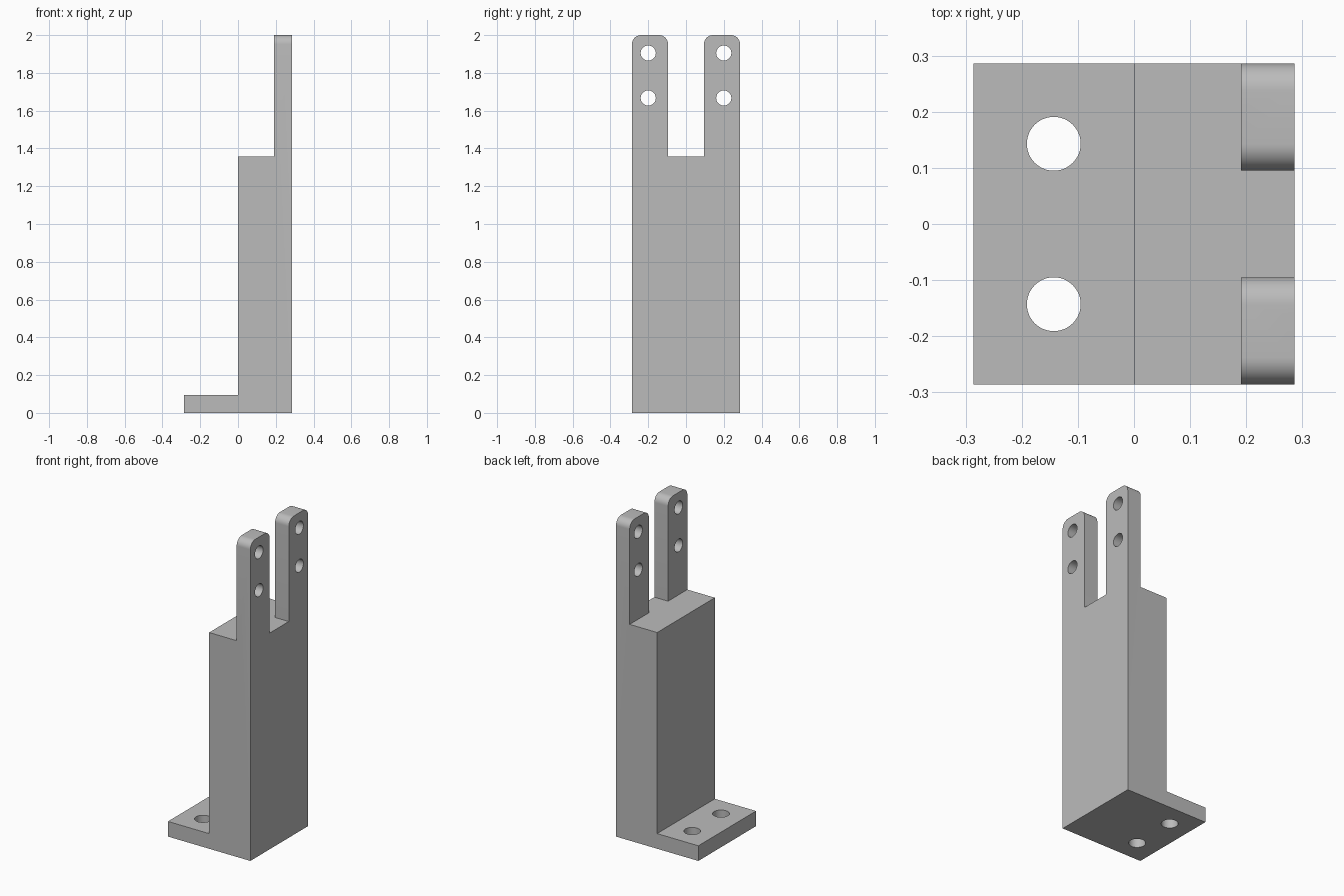
import bpy
import bmesh
import math
from mathutils import Vector

cube = bpy.data.objects.get("Cube")
if cube:
    bpy.data.objects.remove(cube, do_unlink=True)

HALF = 0.286       # half of the square footprint
FOOT_Z = 0.095     # foot thickness
BODY_Z = 1.357     # top of the column
TOP_Z = 2.0
PRONG = 0.095      # prong inner y, also its inset from the outer face
RADIUS = 0.048     # prong corner rounding

grey = bpy.data.materials.new("plain grey")
grey.use_nodes = True
colour = (0.5, 0.5, 0.5, 1)
grey.diffuse_color = colour
grey.node_tree.nodes["Principled BSDF"].inputs["Base Color"].default_value = colour


def extrude_profile(name, points, direction):
    """Make a solid by extruding a closed planar outline."""
    bm = bmesh.new()
    face = bm.faces.new([bm.verts.new(p) for p in points])
    moved = bmesh.ops.extrude_face_region(bm, geom=[face])["geom"]
    verts = [v for v in moved if isinstance(v, bmesh.types.BMVert)]
    bmesh.ops.translate(bm, verts=verts, vec=Vector(direction))
    bmesh.ops.recalc_face_normals(bm, faces=bm.faces)
    mesh = bpy.data.meshes.new(name)
    bm.to_mesh(mesh)
    bm.free()
    mesh.materials.append(grey)
    obj = bpy.data.objects.new(name, mesh)
    bpy.context.collection.objects.link(obj)
    return obj


def drill(name, location, radius, axis):
    bpy.ops.mesh.primitive_cylinder_add(
        vertices=48, radius=radius, depth=0.4, location=location,
        rotation=(0, math.pi / 2 if axis == "X" else 0, 0))
    obj = bpy.context.object
    obj.name = name
    obj.data.materials.append(grey)
    return obj


def combine(target, cutter, operation):
    mod = target.modifiers.new(cutter.name, "BOOLEAN")
    mod.operation = operation
    mod.solver = "EXACT"
    mod.object = cutter
    bpy.context.view_layer.objects.active = target
    bpy.ops.object.modifier_apply(modifier=mod.name)
    bpy.data.objects.remove(cutter, do_unlink=True)


def corner(y, z, start):
    """Quarter circle points in the y-z plane."""
    angles = [start - math.pi / 2 * i / 10 for i in range(11)]
    return [(y + RADIUS * math.cos(a), z + RADIUS * math.sin(a)) for a in angles]


# Stepped side profile: foot, column and thin upright plate
steps = [(-HALF, 0), (HALF, 0), (HALF, TOP_Z), (HALF - PRONG, TOP_Z),
         (HALF - PRONG, BODY_Z), (0, BODY_Z), (0, FOOT_Z), (-HALF, FOOT_Z)]
bracket = extrude_profile("bracket", [(x, -HALF, z) for x, z in steps], (0, 2 * HALF, 0))

# Fork outline with rounded prong tips, intersected with the stepped solid
arc_z = TOP_Z - RADIUS
right_half = [(PRONG, BODY_Z)]
right_half += corner(PRONG + RADIUS, arc_z, math.pi)
right_half += corner(HALF - RADIUS, arc_z, math.pi / 2)
right_half += [(HALF, -0.1)]
# Slightly widened flanks keep the side walls clean in the intersection
outline = right_half + [(-y, z) for y, z in reversed(right_half)]
fork = extrude_profile("fork_outline", [(-0.4, y, z) for y, z in outline], (0.8, 0, 0))
combine(bracket, fork, "INTERSECT")

# Two mounting holes in the foot and two in each prong
for side in (-1, 1):
    combine(bracket, drill("foot_hole", (-HALF / 2, side * HALF / 2, 0), 0.048, "Z"), "DIFFERENCE")
    for z in (1.667, 1.905):
        combine(bracket, drill("prong_hole", (0.24, side * 0.2, z), 0.04, "X"), "DIFFERENCE")

# Smooth the round surfaces only
bpy.ops.object.select_all(action="DESELECT")
bracket.select_set(True)
bpy.context.view_layer.objects.active = bracket
bpy.ops.object.shade_smooth_by_angle(angle=math.radians(30))
